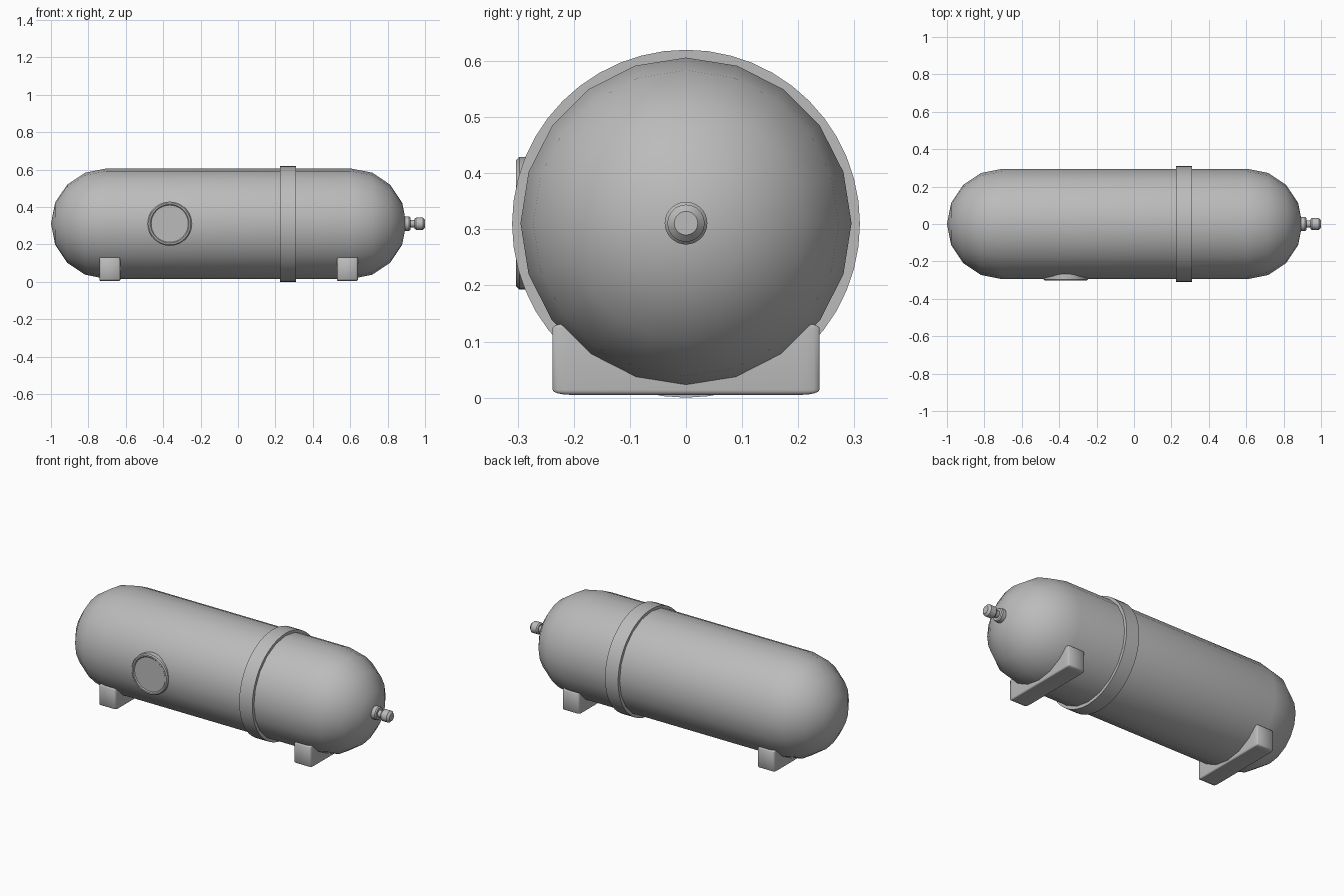
import bpy
import bmesh
from math import sin, cos, pi, radians

cube = bpy.data.objects.get("Cube")
if cube:
    bpy.data.objects.remove(cube, do_unlink=True)

AXIS_Z = 0.311
TANK_R = 0.295

grey = bpy.data.materials.new("painted_grey")
grey.use_nodes = True
grey.diffuse_color = (0.5, 0.5, 0.5, 1)
grey.node_tree.nodes["Principled BSDF"].inputs["Base Color"].default_value = (0.5, 0.5, 0.5, 1)


def finish(name, bm, location, angle=35):
    """Turn a bmesh into a smooth-shaded object with sharp edges kept."""
    bmesh.ops.recalc_face_normals(bm, faces=bm.faces)
    mesh = bpy.data.meshes.new(name)
    bm.to_mesh(mesh)
    bm.free()
    mesh.materials.append(grey)
    obj = bpy.data.objects.new(name, mesh)
    bpy.context.collection.objects.link(obj)
    obj.location = location
    bpy.ops.object.select_all(action='DESELECT')
    obj.select_set(True)
    bpy.context.view_layer.objects.active = obj
    bpy.ops.object.shade_smooth_by_angle(angle=radians(angle))
    return obj


def lathe(name, profile, sides, location):
    """Spin (x, radius) points around the x axis."""
    bm = bmesh.new()
    rings = [[bm.verts.new((x, r * sin(2 * pi * i / sides), r * cos(2 * pi * i / sides)))
              for i in range(sides)] for x, r in profile]
    for a, b in zip(rings, rings[1:]):
        for i in range(sides):
            j = (i + 1) % sides
            bm.faces.new((a[i], a[j], b[j], b[i]))
    bmesh.ops.remove_doubles(bm, verts=bm.verts, dist=1e-5)
    return finish(name, bm, location)


# Tank: cylinder with a domed cap at each end
steps = [i * pi / 8 for i in range(5)]
left_dome = [(-0.705 - TANK_R * cos(a), TANK_R * sin(a)) for a in steps]
right_dome = [(0.605 + TANK_R * cos(a), TANK_R * sin(a)) for a in reversed(steps)]
lathe("tank_body", left_dome + right_dome, 20, (0, 0, AXIS_Z))

# Strap around the tank
lathe("strap_band", [(0.225, 0.27), (0.225, 0.31), (0.31, 0.31), (0.31, 0.27), (0.225, 0.27)],
      48, (0, 0, 0.31))

# Valve: flange, neck and chamfered knob
lathe("valve", [(0.87, 0), (0.87, 0.038), (0.915, 0.038), (0.921, 0.033), (0.921, 0.02),
                (0.945, 0.02), (0.945, 0.027), (0.952, 0.033), (0.988, 0.033),
                (1.0, 0.021), (1.0, 0)], 32, (0, 0, AXIS_Z))

# Round gauge plate with a raised rim on the front
gauge = lathe("gauge_plate", [(0.24, 0), (0.24, 0.118), (0.297, 0.118), (0.303, 0.112),
                              (0.303, 0.104), (0.298, 0.099), (0.298, 0)],
              40, (-0.365, 0, AXIS_Z))
gauge.rotation_euler.z = -pi / 2

# Feet: rounded blocks under the tank
for name, x in (("right_foot", -0.685), ("left_foot", 0.585)):
    bm = bmesh.new()
    bmesh.ops.create_cube(bm, size=1)
    bmesh.ops.bevel(bm, geom=bm.edges[:], offset=0.07, segments=4, profile=0.5, affect='EDGES')
    bmesh.ops.scale(bm, vec=(0.112, 0.476, 0.128), verts=bm.verts)
    foot = finish(name, bm, (x, 0, 0.069), 60)
